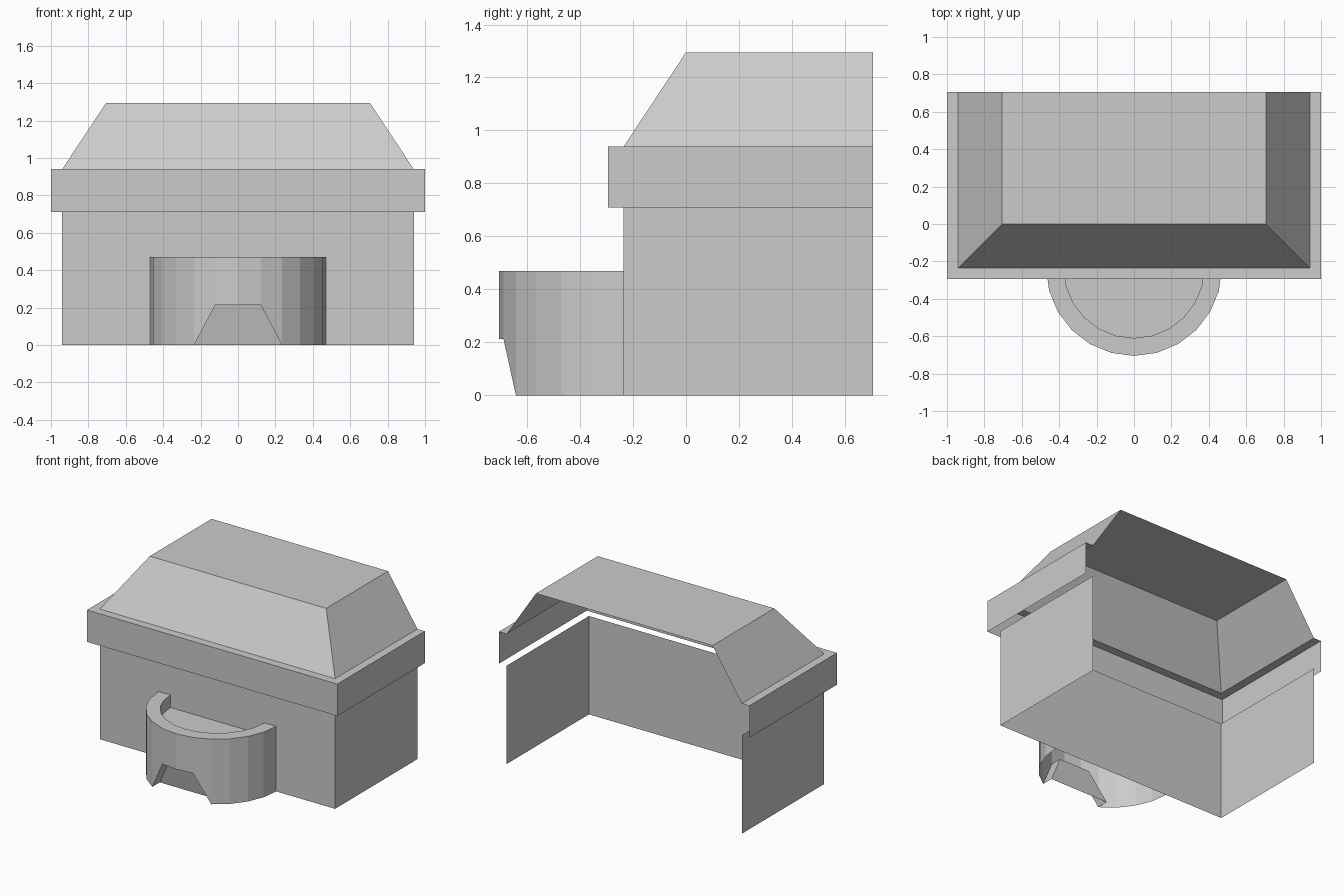
import bpy
from math import sin, cos, pi

if "Cube" in bpy.data.objects:
    bpy.data.objects.remove(bpy.data.objects["Cube"])

BACK = 0.705   # open rear plane
WALL = -0.235  # front face of the body


def make(name, verts, faces):
    me = bpy.data.meshes.new(name)
    me.from_pydata(verts, [], faces)
    me.update()
    ob = bpy.data.objects.new(name, me)
    bpy.context.collection.objects.link(ob)
    return ob


def loft(name, loops, cap=False):
    """Skin open loops one above the other, optionally closing the last."""
    n = len(loops[0])
    verts = [p for loop in loops for p in loop]
    faces = [(k * n + i, k * n + i + 1, (k + 1) * n + i + 1, (k + 1) * n + i)
             for k in range(len(loops) - 1) for i in range(n - 1)]
    if cap:
        faces.append(tuple(range(len(verts) - n, len(verts))))
    return make(name, verts, faces)


def u_loop(w, front, z):
    """Three-sided outline, open at the back."""
    return [(-w, BACK, z), (-w, front, z), (w, front, z), (w, BACK, z)]


def arc(r, z):
    """Half circle in front of the body, 15 degree steps."""
    return [(-r * cos(i * pi / 12), WALL - r * sin(i * pi / 12), z)
            for i in range(13)]


# Body walls
loft("body_walls", [u_loop(0.94, WALL, 0), u_loop(0.94, WALL, 0.71)])

# Eaves band with its top ledge
loft("eaves_band", [u_loop(1, -0.295, 0.71), u_loop(1, -0.295, 0.94),
                    u_loop(0.94, WALL, 0.94)])

# Sloped roof with flat top
loft("roof", [u_loop(0.94, WALL, 0.94), u_loop(0.705, 0, 1.295)], cap=True)

# Half-round basin: outer wall with raised notch, rim, inner wall, floor
bottom = [(x, y, 0.213 if 5 <= i <= 7 else 0)
          for i, (x, y, z) in enumerate(arc(0.47, 0))]
loft("basin", [bottom, arc(0.47, 0.47), arc(0.375, 0.47), arc(0.375, 0.38)],
     cap=True)

# Recessed notch lining: left, right, ceiling, back panel
p = bottom[4:9]
q = [(x, y + 0.085, z) for x, y, z in (p[0], p[1], p[3], p[4])]
make("basin_notch", p + q,
     [(0, 5, 6, 1), (3, 7, 8, 4), (1, 6, 7, 3, 2), (5, 8, 7, 6)])
